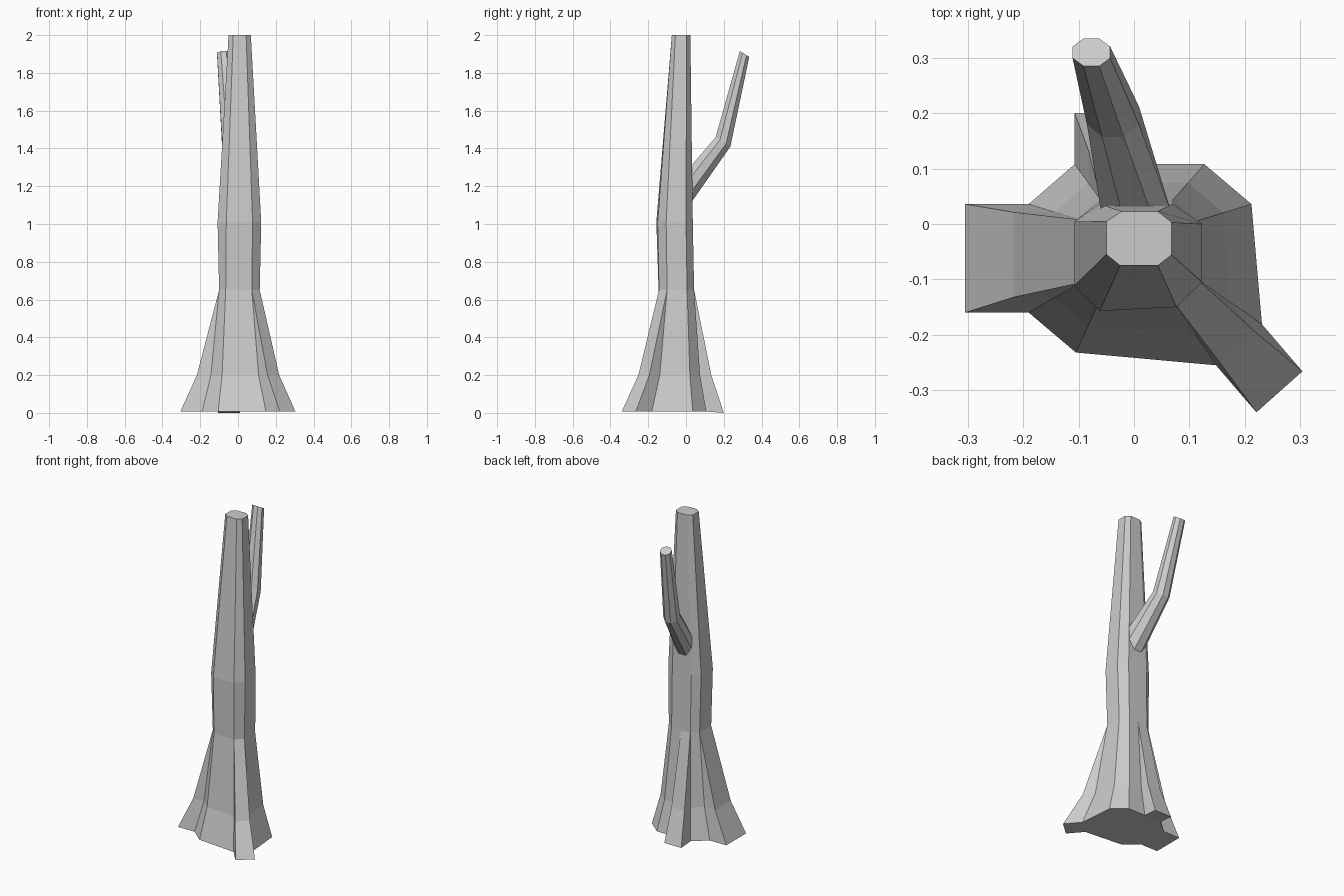
import bpy, bmesh
from math import cos, sin, pi
from mathutils import Vector

cube = bpy.data.objects.get("Cube")
if cube:
    bpy.data.objects.remove(cube, do_unlink=True)

bark = bpy.data.materials.new("grey_bark")
bark.use_nodes = True
bark.diffuse_color = (0.6, 0.6, 0.6, 1)
bark.node_tree.nodes["Principled BSDF"].inputs["Base Color"].default_value = (0.6, 0.6, 0.6, 1)


def loft(bm, rings):
    """Skin the rings and cap both ends; return the side faces level by level."""
    loops = [[bm.verts.new(p) for p in ring] for ring in rings]
    levels = []
    for low, high in zip(loops, loops[1:]):
        n = len(low)
        levels.append([bm.faces.new((low[i], low[(i + 1) % n], high[(i + 1) % n], high[i]))
                       for i in range(n)])
    bm.faces.new(loops[0][::-1])
    bm.faces.new(loops[-1])
    return levels


def finish(bm, name):
    bmesh.ops.recalc_face_normals(bm, faces=bm.faces)
    mesh = bpy.data.meshes.new(name)
    bm.to_mesh(mesh)
    bm.free()
    mesh.materials.append(bark)
    bpy.context.collection.objects.link(bpy.data.objects.new(name, mesh))


def at(outline, z):
    return [Vector((x, y, z)) for x, y in outline]


# Trunk outlines, counter-clockwise from the left end of the back face
foot = [(-.107, .108), (-.19, .036), (-.19, -.16), (-.105, -.232), (.148, -.255),
        (.231, -.181), (.212, .036), (.127, .108), (.01, .108)]
waist = [(-.06, .043), (-.1, .008), (-.1, -.107), (-.065, -.145), (.073, -.143),
         (.115, -.1), (.115, .006), (.07, .043), (.005, .043)]
chest = [(-.062, .036), (-.108, .004), (-.108, -.112), (-.062, -.157), (.077, -.15),
         (.123, -.105), (.123, 0), (.07, .036), (.005, .036)]
crown = [(-.022, .023), (-.05, .005), (-.05, -.055), (-.025, -.075), (.043, -.075),
         (.068, -.056), (.068, .003), (.043, .023), (.01, .023)]
flare = [Vector(w).lerp(Vector(f), .48) for w, f in zip(waist, foot)]
FOOT, FLARE, WAIST = .007, .2, .65

bm = bmesh.new()
levels = loft(bm, [at(foot, FOOT), at(flare, FLARE), at(waist, WAIST),
                   at(chest, 1.01), at(crown, 2)])

# Roots: pull single lower sides of the trunk outward, tapering to the waist
for side, push, drop in ((1, (-.115, 0), 0), (4, (.073, -.085), 0), (8, (0, .092), FOOT)):
    out = bmesh.ops.extrude_face_region(bm, geom=[levels[0][side], levels[1][side]])
    for v in [g for g in out["geom"] if isinstance(g, bmesh.types.BMVert)]:
        grow = 1 if v.co.z < .1 else .65 if v.co.z < .4 else 0
        v.co += Vector((push[0] * grow, push[1] * grow, 0))
        if grow == 1:
            v.co.z -= drop
bmesh.ops.remove_doubles(bm, verts=bm.verts, dist=.0005)
finish(bm, "trunk_and_roots")


def branch_ring(x, half_width, lower, upper):
    """Octagon spanning two (y, z) points, flat sides up and down."""
    lower, upper = Vector((x, *lower)), Vector((x, *upper))
    mid, rise = (lower + upper) / 2, (upper - lower) / 2
    k = 1 / cos(pi / 8)
    return [mid + Vector((half_width * k * cos(a), 0, 0)) + rise * k * sin(a)
            for a in (pi * (i + .5) / 4 for i in range(8))]


# Branch: grows from the back of the trunk and bends upward
bm = bmesh.new()
loft(bm, [branch_ring(.003, .063, (.025, 1.11), (.025, 1.305)),
          branch_ring(-.038, .047, (.235, 1.41), (.157, 1.46)),
          branch_ring(-.077, .034, (.335, 1.885), (.285, 1.915))])
finish(bm, "branch")
